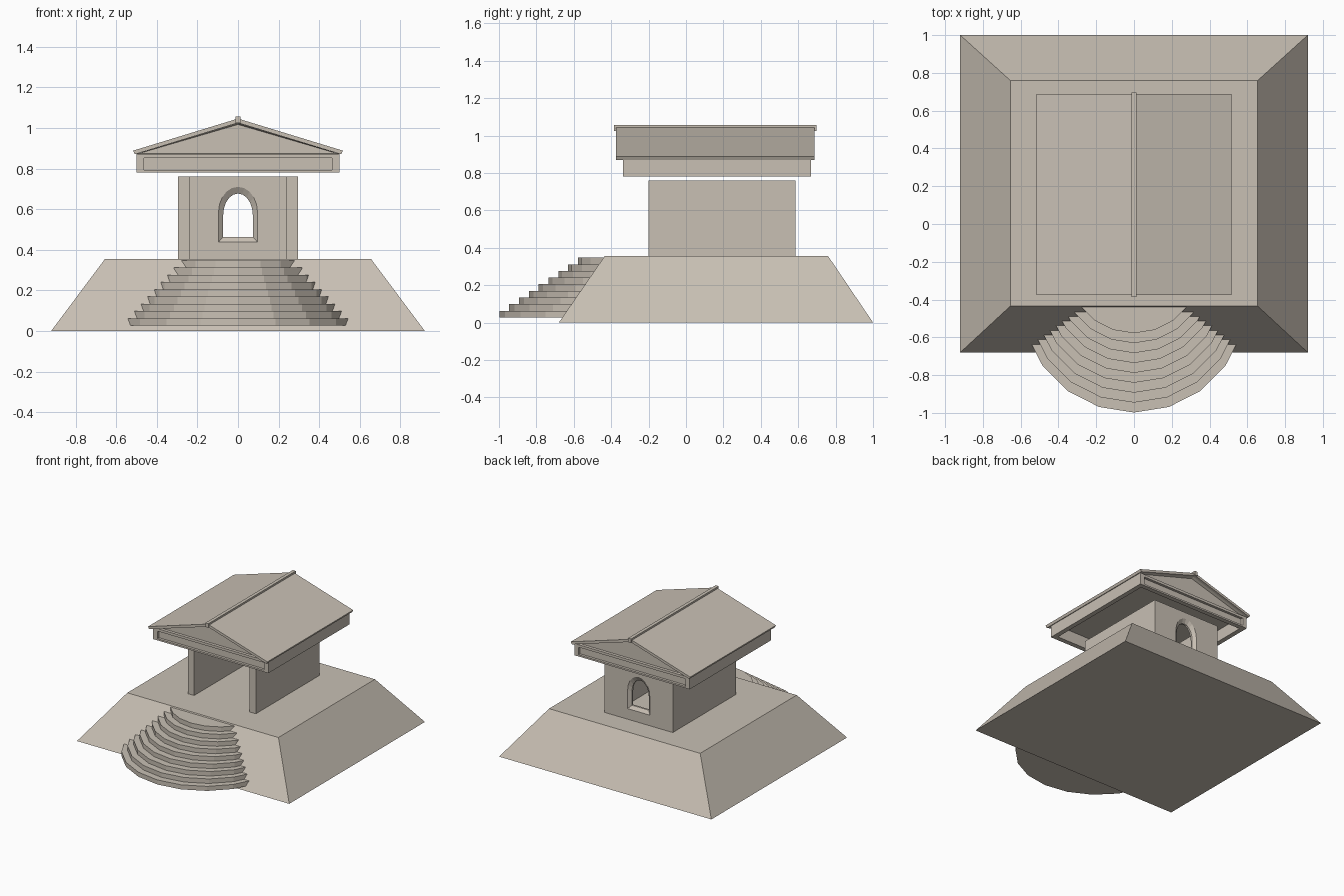
import bpy, bmesh, math
from mathutils import Vector

if "Cube" in bpy.data.objects:
    bpy.data.objects.remove(bpy.data.objects["Cube"])

stone = bpy.data.materials.new("warm_stone")
stone.diffuse_color = (0.58, 0.525, 0.455, 1)
stone.use_nodes = True
stone.node_tree.nodes["Principled BSDF"].inputs["Base Color"].default_value = stone.diffuse_color


def finish(name, bm):
    bmesh.ops.recalc_face_normals(bm, faces=bm.faces)
    me = bpy.data.meshes.new(name)
    bm.to_mesh(me)
    bm.free()
    me.materials.append(stone)
    ob = bpy.data.objects.new(name, me)
    bpy.context.collection.objects.link(ob)
    return ob


def loft(bm, loops):
    """Closed solid through matching loops of points; returns the two end faces."""
    rings = [[bm.verts.new(p) for p in loop] for loop in loops]
    for a, b in zip(rings, rings[1:]):
        n = len(a)
        for i in range(n):
            bm.faces.new((a[i], a[(i + 1) % n], b[(i + 1) % n], b[i]))
    return [bm.faces.new(rings[0]), bm.faces.new(rings[-1])]


def rect(x, y0, y1, z):
    return [(-x, y0, z), (x, y0, z), (x, y1, z), (-x, y1, z)]


def box(bm, x0, x1, y0, y1, z0, z1):
    loft(bm, [[(x0, y0, z), (x1, y0, z), (x1, y1, z), (x0, y1, z)] for z in (z0, z1)])


def along_y(bm, profile, y0, y1):
    return loft(bm, [[(x, y, z) for x, z in profile] for y in (y0, y1)])


# Sloped base
bm = bmesh.new()
loft(bm, [rect(0.92, -0.68, 1.0, 0), rect(0.655, -0.435, 0.76, 0.355)])
finish("sloped_base", bm)

# Nine rounded steps, trimmed where they run into the base slope
bm = bmesh.new()
for i in range(9):
    t = i / 8
    r = 0.598 - 0.242 * t
    cy = -0.998 + 0.42 * t + r
    z0 = 0.027 + 0.0356 * i
    loft(bm, [[(r * math.sin(k * math.tau / 20), cy - r * math.cos(k * math.tau / 20), z)
               for k in range(20)] for z in (z0, z0 + 0.0356)])
normal = Vector((0, 0.355, -0.245)).normalized()
bmesh.ops.bisect_plane(bm, geom=bm.verts[:] + bm.edges[:] + bm.faces[:],
                       plane_co=(0, -0.675, 0), plane_no=normal, clear_outer=True)
finish("rounded_steps", bm)

# U-shaped walls, open at the front
bm = bmesh.new()
plan = [(-0.295, -0.2), (-0.24, -0.2), (-0.24, 0.53), (0.24, 0.53),
        (0.24, -0.2), (0.295, -0.2), (0.295, 0.585), (-0.295, 0.585)]
loft(bm, [[(x, y, z) for x, y in plan] for z in (0.355, 0.76)])
walls = finish("chamber_walls", bm)


# Arched window with splayed reveals in the back wall
def arch(w, z0, spring, top, y):
    pts = [(-w, y, z0), (w, y, z0)]
    for k in range(11):
        a = math.pi * k / 10
        pts.append((w * math.cos(a), y, spring + (top - spring) * math.sin(a)))
    return pts


bm = bmesh.new()
outer, inner = (0.096, 0.438, 0.585, 0.71), (0.073, 0.463, 0.57, 0.677)
loft(bm, [arch(*outer, 0.515), arch(*outer, 0.53), arch(*inner, 0.55),
          arch(*inner, 0.565), arch(*outer, 0.585), arch(*outer, 0.60)])
cutter = finish("window_cutter", bm)
cutter.hide_render = True
cutter.hide_viewport = True
cut = walls.modifiers.new("window", 'BOOLEAN')
cut.operation = 'DIFFERENCE'
cut.solver = 'EXACT'
cut.object = cutter

# Hollow beam ring under the roof, with a sunken panel front and back
Y0, Y1, Z0, Z1 = -0.337, 0.668, 0.78, 0.872
bm = bmesh.new()
for s in (-1, 1):
    xs = sorted((s * 0.463, s * 0.5))
    box(bm, *xs, Y0, Y1, Z0, Z1)
for y, d in ((Y0, 1), (Y1, -1)):
    ya = sorted((y, y + d * 0.037))
    yc = sorted((y + d * 0.02, y + d * 0.037))
    box(bm, -0.463, 0.463, *ya, Z0, 0.793)
    box(bm, -0.463, 0.463, *ya, 0.852, Z1)
    box(bm, -0.463, 0.463, *yc, 0.793, 0.852)
finish("beam_ring", bm)

# Gable body with sunken triangles at both ends
bm = bmesh.new()
ends = along_y(bm, [(-0.5, Z1), (0.5, Z1), (0, 1.026)], Y0, Y1)
bmesh.ops.recalc_face_normals(bm, faces=bm.faces)
bmesh.ops.inset_individual(bm, faces=ends, thickness=0.009, depth=-0.02)
finish("gable_body", bm)

# Two roof slopes as one bent slab
bm = bmesh.new()
along_y(bm, [(-0.517, 0.888), (-0.508, 0.87), (0, 1.025),
             (0.508, 0.87), (0.517, 0.888), (0, 1.046)], -0.375, 0.687)
finish("roof_slab", bm)

# Ridge bar
bm = bmesh.new()
box(bm, -0.013, 0.013, -0.386, 0.697, 1.024, 1.056)
finish("roof_ridge", bm)
